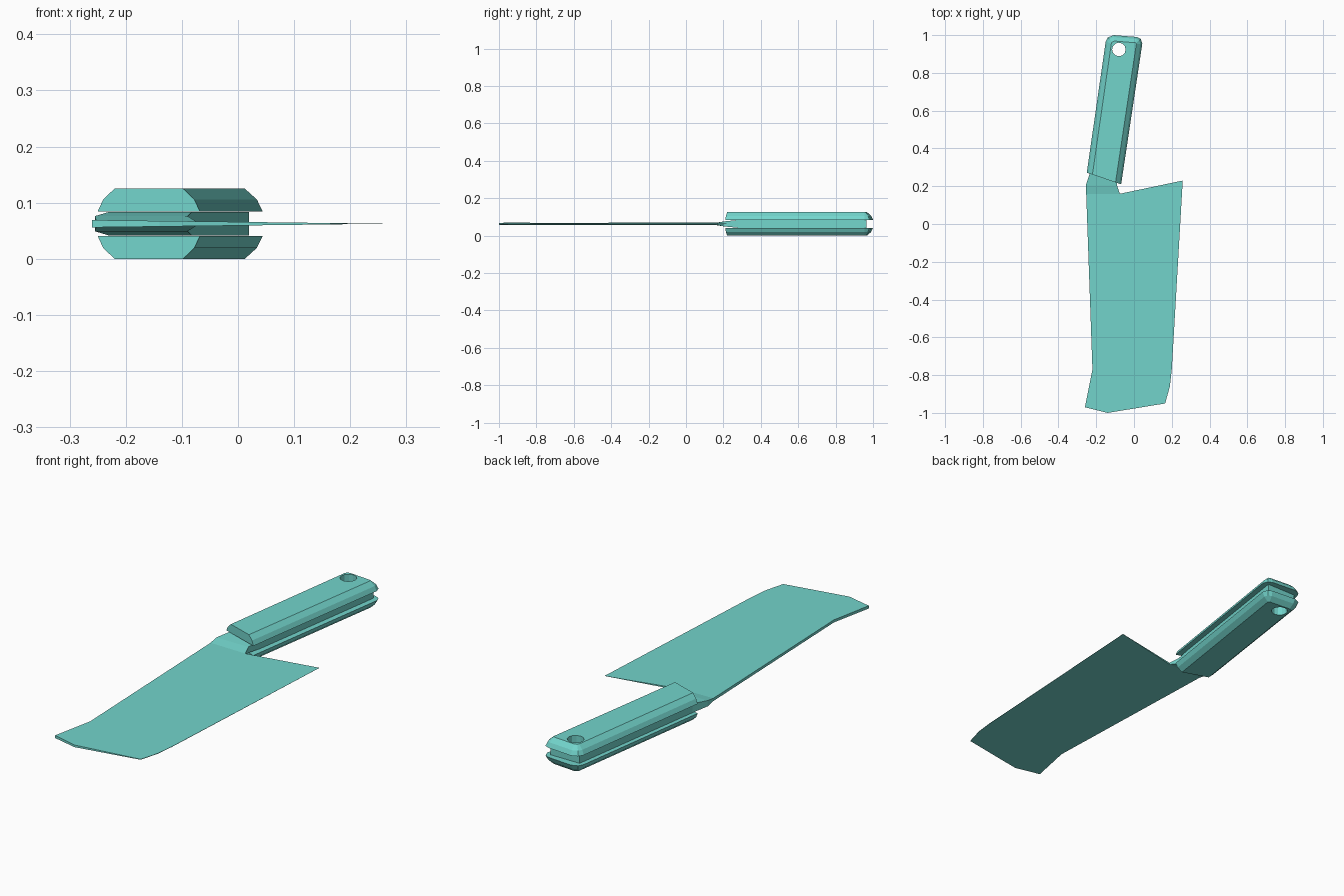
import bpy, bmesh
from mathutils import Vector

if "Cube" in bpy.data.objects:
    bpy.data.objects.remove(bpy.data.objects["Cube"], do_unlink=True)

MID = 0.0625  # height of the knife's central plane

teal = bpy.data.materials.new("teal")
teal.use_nodes = True
teal.diffuse_color = (0.17, 0.66, 0.60, 1)
teal.node_tree.nodes["Principled BSDF"].inputs["Base Color"].default_value = teal.diffuse_color


def finish(name, bm):
    bmesh.ops.recalc_face_normals(bm, faces=bm.faces)
    mesh = bpy.data.meshes.new(name)
    bm.to_mesh(mesh)
    bm.free()
    mesh.materials.append(teal)
    obj = bpy.data.objects.new(name, mesh)
    bpy.context.collection.objects.link(obj)
    return obj


def inset(outline, d):
    """Move every edge of a clockwise outline inward, except the first (front) edge."""
    pts = [Vector(p) for p in outline]
    n = len(pts)
    lines = []
    for i in range(n):
        e = (pts[(i + 1) % n] - pts[i]).normalized()
        normal = Vector((e.y, -e.x))
        lines.append((normal, normal.dot(pts[i]) + (0 if i == 0 else d)))
    result = []
    for i in range(n):
        (a, p), (b, q) = lines[i - 1], lines[i]
        det = a.x * b.y - a.y * b.x
        result.append(((p * b.y - q * a.y) / det, (a.x * q - b.x * p) / det))
    return result


def loft(bm, rings):
    """Skin stacked rings of (points, height) and cap both ends."""
    loops = [[bm.verts.new((x, y, z)) for x, y in pts] for pts, z in rings]
    for low, high in zip(loops, loops[1:]):
        for i in range(len(low)):
            j = (i + 1) % len(low)
            bm.faces.new((low[i], low[j], high[j], high[i]))
    bm.faces.new(loops[0])
    bm.faces.new(loops[-1])


# Handle scales: bevelled slabs, front end left square
handle = [(-0.068, 0.21), (-0.25, 0.272), (-0.15, 0.965), (-0.138, 0.988),
          (-0.108, 1.0), (0.015, 0.99), (0.036, 0.98), (0.044, 0.955)]
parts = []
for name, side in (("upper_handle_scale", 1), ("lower_handle_scale", -1)):
    bm = bmesh.new()
    loft(bm, [(inset(handle, d), MID + side * h)
              for d, h in ((0, 0.022), (0.01, 0.043), (0.031, 0.0625))])
    parts.append(finish(name, bm))

# Blade and tang: mirrored skins about the central plane, joined by side walls
blade = [(-0.253, 0.16), (-0.22, -0.77), (-0.26, -0.97), (-0.14, -1.0), (0.165, -0.95),
         (0.19, -0.86), (0.2, -0.77), (0.258, 0.23), (-0.075, 0.16)]
bolster = [(-0.255, 0.205), (-0.09, 0.205)]
neck = [(-0.23, 0.28), (-0.082, 0.28)]
butt = [(-0.13, 0.966), (0.02, 0.966)]


def wedge(x):
    return 0.0065 * (0.262 - x) / 0.52


bm = bmesh.new()
skins = []
for side in (1, -1):
    def ring(points, half=None):
        return [bm.verts.new((x, y, MID + side * (half or wedge(x)))) for x, y in points]
    b = ring(blade)
    rows = [[b[0], b[-1]], ring(bolster, 0.0135), ring(neck, 0.021), ring(butt, 0.021)]
    bm.faces.new(b)
    for r, s in zip(rows, rows[1:]):
        bm.faces.new((r[0], r[1], s[1], s[0]))
    skins.append(b + [r[1] for r in rows[1:]] + [r[0] for r in rows[:0:-1]])
top, bottom = skins
for i in range(len(top)):
    bm.faces.new((top[i - 1], top[i], bottom[i], bottom[i - 1]))
parts.append(finish("blade_and_tang", bm))

# Hanging hole through scales and tang
bpy.ops.mesh.primitive_cylinder_add(vertices=12, radius=0.036, depth=0.4,
                                    location=(-0.08, 0.924, MID))
cutter = bpy.context.object
cutter.name = "hole_cutter"
cutter.hide_render = True
cutter.data.materials.append(teal)
for obj in parts:
    mod = obj.modifiers.new("hanging_hole", "BOOLEAN")
    mod.object = cutter
    mod.operation = "DIFFERENCE"
    mod.solver = "EXACT"
    bpy.context.view_layer.objects.active = obj
    bpy.ops.object.modifier_apply(modifier=mod.name)
bpy.data.objects.remove(cutter, do_unlink=True)
